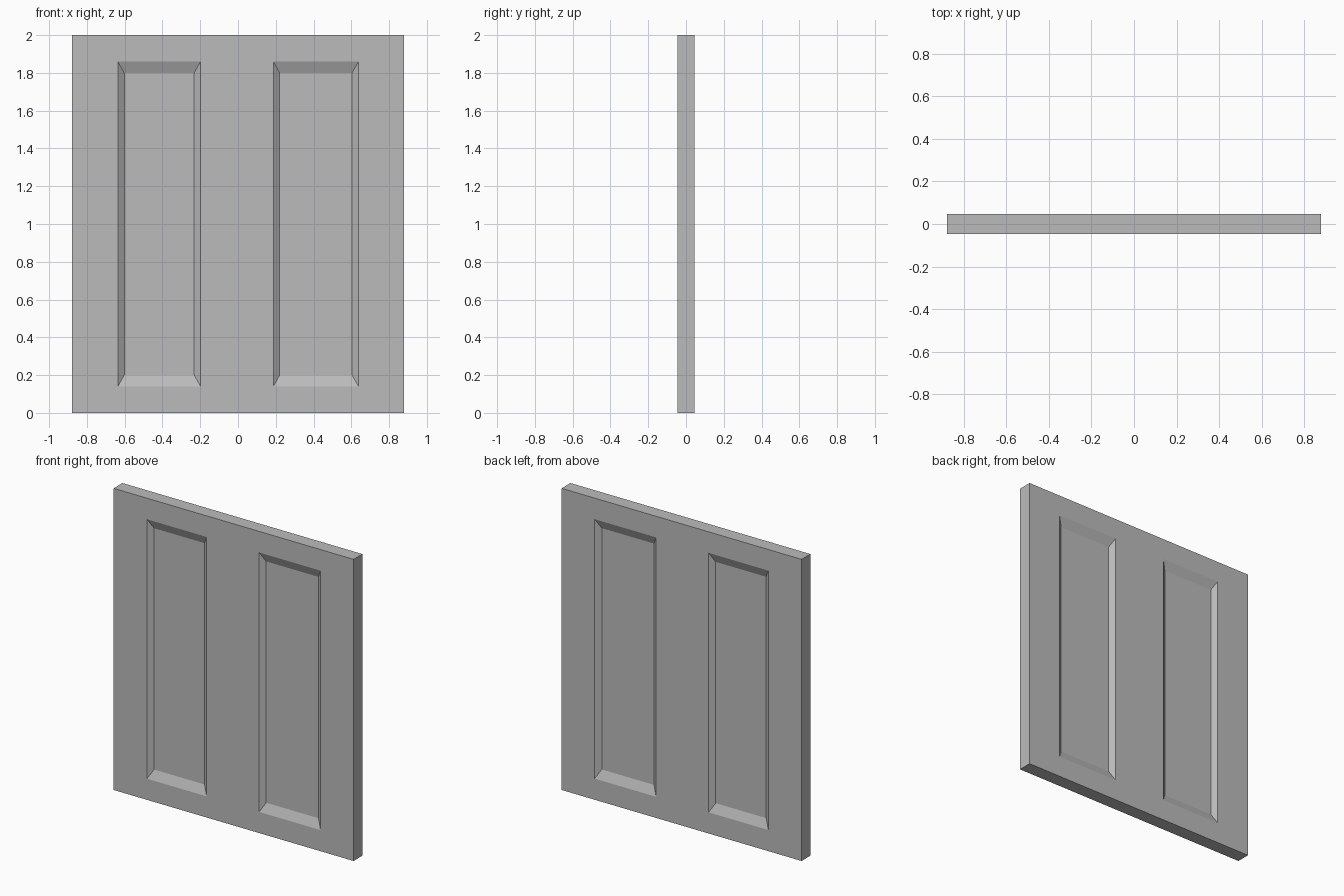
import bpy, bmesh
from mathutils import Vector

if "Cube" in bpy.data.objects:
    bpy.data.objects.remove(bpy.data.objects["Cube"])

HALF_W, HALF_T, HEIGHT = 0.88, 0.046, 2.0
PANELS = [(-0.636, -0.198), (0.187, 0.638)]   # x ranges of the two panels
Z_LOW, Z_HIGH = 0.14, 1.86
SIDE_BEVEL, END_BEVEL, DEPTH = 0.034, 0.06, 0.026

paint = bpy.data.materials.new("grey_paint")
paint.diffuse_color = (0.5, 0.5, 0.5, 1)
paint.use_nodes = True
paint.node_tree.nodes["Principled BSDF"].inputs["Base Color"].default_value = paint.diffuse_color

bm = bmesh.new()

# Slab
bmesh.ops.create_cube(bm, size=1)
for v in bm.verts:
    v.co = Vector((v.co.x * 2 * HALF_W, v.co.y * 2 * HALF_T, (v.co.z + 0.5) * HEIGHT))


def cut(point, normal):
    bmesh.ops.bisect_plane(bm, geom=bm.verts[:] + bm.edges[:] + bm.faces[:],
                           plane_co=point, plane_no=normal)


# Panel outlines
for pair in PANELS:
    for x in pair:
        cut((x, 0, 0), (1, 0, 0))
for z in (Z_LOW, Z_HIGH):
    cut((0, 0, z), (0, 0, 1))

# Sunken panels with sloping borders, front and back
for x0, x1 in PANELS:
    mid = (x0 + x1) / 2
    for f in bm.faces[:]:
        c = f.calc_center_median()
        if abs(f.normal.y) > 0.9 and x0 < c.x < x1 and Z_LOW < c.z < Z_HIGH:
            side = 1 if c.y > 0 else -1
            bmesh.ops.inset_individual(bm, faces=[f], thickness=SIDE_BEVEL)
            for v in f.verts:
                v.co.x = x0 + SIDE_BEVEL if v.co.x < mid else x1 - SIDE_BEVEL
                v.co.y = side * (HALF_T - DEPTH)
                v.co.z = Z_LOW + END_BEVEL if v.co.z < 1 else Z_HIGH - END_BEVEL

bmesh.ops.recalc_face_normals(bm, faces=bm.faces[:])
mesh = bpy.data.meshes.new("panelled_door")
bm.to_mesh(mesh)
bm.free()
mesh.materials.append(paint)
bpy.context.collection.objects.link(bpy.data.objects.new("panelled_door", mesh))
